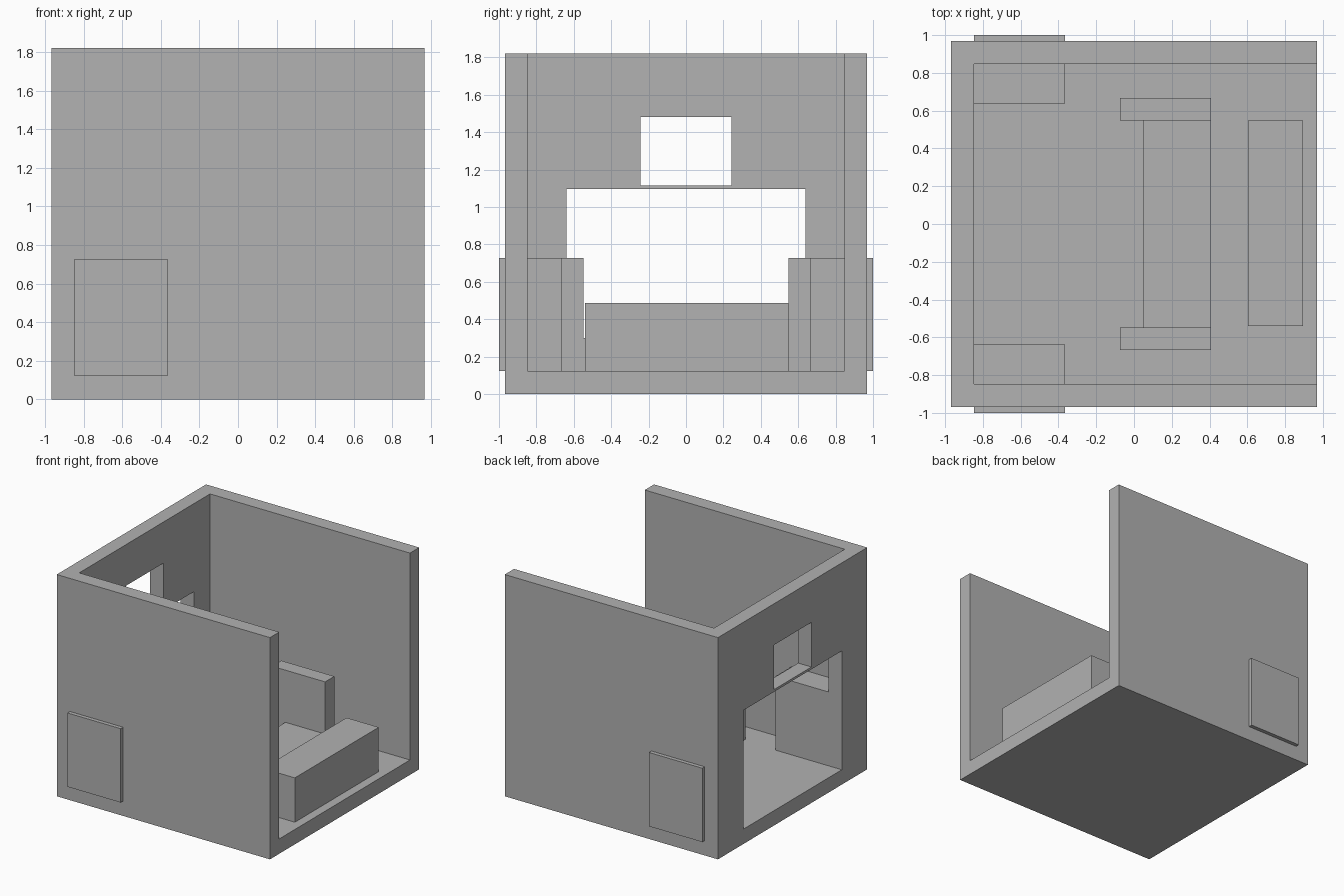
import bpy
import bmesh

if "Cube" in bpy.data.objects:
    bpy.data.objects.remove(bpy.data.objects["Cube"], do_unlink=True)

# One plain grey for everything
GREY = (0.445, 0.445, 0.445, 1.0)
grey = bpy.data.materials.new("plain_grey")
grey.use_nodes = True
grey.diffuse_color = GREY
grey.node_tree.nodes["Principled BSDF"].inputs["Base Color"].default_value = GREY


def box(name, x, y, z):
    """Axis-aligned box from three (low, high) ranges."""
    bm = bmesh.new()
    bmesh.ops.create_cube(bm, size=1)
    for v in bm.verts:
        v.co = [r[0] if c < 0 else r[1] for c, r in zip(v.co, (x, y, z))]
    mesh = bpy.data.meshes.new(name)
    bm.to_mesh(mesh)
    bm.free()
    mesh.materials.append(grey)
    obj = bpy.data.objects.new(name, mesh)
    bpy.context.collection.objects.link(obj)
    return obj


def cut(target, x, y, z):
    """Subtract a box from the target and discard the cutter."""
    cutter = box("cutter", x, y, z)
    cutter.hide_render = True
    mod = target.modifiers.new("opening", "BOOLEAN")
    mod.operation = "DIFFERENCE"
    mod.solver = "EXACT"
    mod.object = cutter
    bpy.context.view_layer.objects.active = target
    bpy.ops.object.modifier_apply(modifier=mod.name)
    bpy.data.objects.remove(cutter, do_unlink=True)


FLOOR = 0.122
INNER = 0.848

# Shell: floor and three walls, open at the top and the +x side
shell = box("shell", (-0.968, 0.968), (-0.968, 0.968), (0, 1.82))
cut(shell, (-INNER, 1.5), (-INNER, INNER), (FLOOR, 2.5))

# Doorway and window in the end wall
cut(shell, (-1.5, -0.5), (-0.638, 0.638), (FLOOR, 1.097))
cut(shell, (-1.5, -0.5), (-0.244, 0.242), (1.116, 1.482))

# Side blocks that pass through the walls, and the bench arms
for side, label in ((-1, "right"), (1, "left")):
    def span(a, b):
        return tuple(sorted((side * a, side * b)))
    box(label + "_wall_block", (-INNER, -0.365), span(0.638, 1.0), (FLOOR, 0.728))
    box(label + "_bench_arm", (-0.073, 0.408), span(0.547, 0.667), (FLOOR, 0.728))

# Bench seat and the low counter in front of it
box("bench_seat", (0.048, 0.408), (-0.547, 0.547), (FLOOR, 0.30))
box("low_counter", (0.603, 0.895), (-0.541, 0.547), (FLOOR, 0.486))
